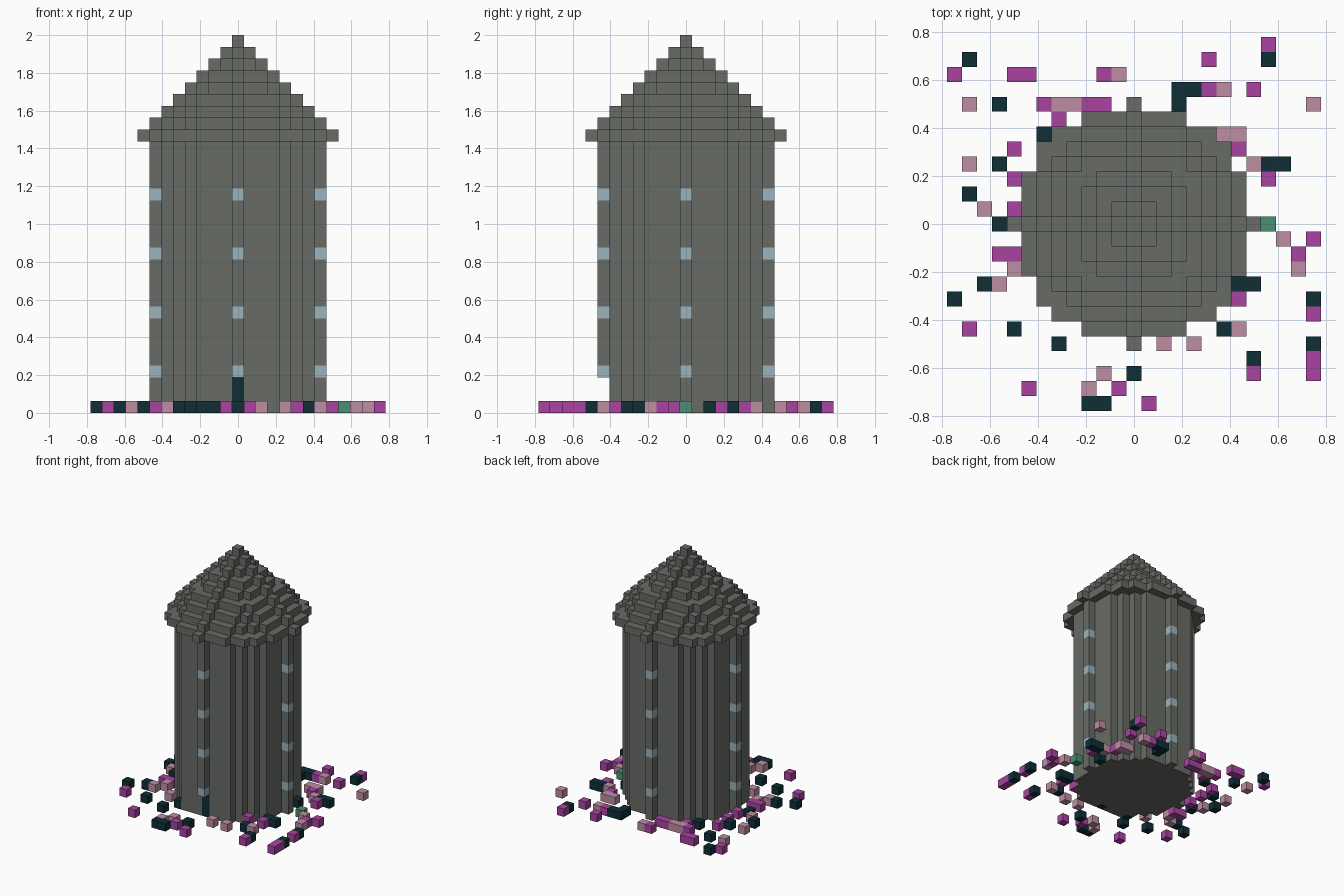
import bpy, bmesh
from mathutils import Vector

cube = bpy.data.objects.get("Cube")
if cube:
    bpy.data.objects.remove(cube)

U = 2 / 32  # block size


def make_material(name, rgb):
    col = [((c / 255 + 0.055) / 1.055) ** 2.4 for c in rgb] + [1]
    mat = bpy.data.materials.new(name)
    mat.use_nodes = True
    mat.diffuse_color = col
    node = mat.node_tree.nodes["Principled BSDF"]
    node.inputs["Base Color"].default_value = col
    node.inputs["Roughness"].default_value = 0.9
    return mat


STONE = make_material("grey stone", (104, 107, 102))
GLASS = make_material("pale blue glass", (155, 180, 189))
DARK = make_material("dark teal", (14, 46, 54))
MAGENTA = make_material("magenta", (168, 68, 160))
PINK = make_material("dusty pink", (190, 143, 163))
GREEN = make_material("green", (75, 143, 117))

AXES = [Vector(a) * s for a in ((1, 0, 0), (0, 1, 0), (0, 0, 1)) for s in (1, -1)]


def build_blocks(name, cells, mats, rule=lambda c: 0):
    """Skin a set of grid cells with only their outside faces."""
    bm = bmesh.new()
    for cell in cells:
        centre = Vector(cell) + Vector((0, 0, 0.5))
        for n in AXES:
            if tuple(int(v) for v in Vector(cell) + n) in cells:
                continue
            a = Vector((n.y, n.z, n.x)) / 2
            b = n.cross(a)
            mid = centre + n / 2
            corners = (mid + a + b, mid - a + b, mid - a - b, mid + a - b)
            face = bm.faces.new([bm.verts.new(p * U) for p in corners])
            face.material_index = rule(cell)
            face.normal_update()
            if face.normal.dot(n) < 0:
                face.normal_flip()
    bmesh.ops.remove_doubles(bm, verts=bm.verts, dist=U / 100)
    bmesh.ops.dissolve_limit(bm, angle_limit=0.01, verts=bm.verts, edges=bm.edges,
                             delimit={'MATERIAL'})
    mesh = bpy.data.meshes.new(name)
    bm.to_mesh(mesh)
    bm.free()
    for m in mats:
        mesh.materials.append(m)
    obj = bpy.data.objects.new(name, mesh)
    bpy.context.scene.collection.objects.link(obj)


def disc(radius, layer):
    span = range(-radius, radius + 1)
    return {(x, y, layer) for x in span for y in span if x * x + y * y <= radius * radius}


# Round tower wall, with a doorway recess at the front
WALL_R, WALL_H, DOOR_H = 7, 23, 3
door = {(0, 1 - WALL_R, z) for z in range(DOOR_H)}
porch = {(0, -WALL_R, z) for z in range(DOOR_H)}
wall = set().union(*(disc(WALL_R, z) for z in range(WALL_H))) - door - porch


# Windows on the four outermost columns, every five layers
def is_window(cell):
    x, y, z = cell
    return int(abs(x) + abs(y) == WALL_R and x * y == 0 and z % 5 == 3 and z < 20)


build_blocks("tower_wall", wall, [STONE, GLASS], is_window)
build_blocks("door", door, [DARK])

# Stepped conical roof, one disc per layer
roof = set().union(*(disc(8 - i, WALL_H + i) for i in range(9)))
build_blocks("roof", roof, [STONE])


# Flower blocks scattered on the ground, one bed per colour
def plant(name, mat, *spots):
    build_blocks(name, {(x, y, 0) for x, y in spots}, [mat])


plant("magenta_flowers", MAGENTA,
      (9, 12), (5, 11), (-12, 10), (-8, 10), (-7, 10), (-2, 10), (5, 9), (8, 9),
      (-6, 8), (-3, 8), (-2, 8), (-5, 7), (-8, 5), (7, 5), (-8, 3), (9, 3),
      (-8, 1), (12, -1), (-9, -2), (-8, -2), (11, -2), (5, -5), (7, -5), (12, -6),
      (-11, -7), (12, -9), (8, -10), (12, -10), (-7, -11), (-1, -11), (1, -12))

plant("pink_flowers", PINK,
      (-1, 10), (6, 9), (-11, 8), (-5, 8), (-4, 8), (12, 8), (6, 6), (7, 6),
      (-11, 4), (8, 4), (-10, 1), (10, -1), (-8, -3), (11, -3), (-9, -4),
      (-6, -5), (7, -7), (2, -8), (4, -8), (-2, -10), (-3, -11))

plant("dark_flowers", DARK,
      (-11, 11), (9, 11), (3, 9), (4, 9), (-9, 8), (3, 8), (-6, 6), (-9, 4),
      (9, 4), (10, 4), (-11, 2), (7, 2), (-9, 0), (-10, -4), (7, -4), (8, -4),
      (-12, -5), (12, -5), (-4, -6), (-8, -7), (6, -7), (-5, -8), (12, -8),
      (8, -9), (0, -10), (-3, -12), (-2, -12))

plant("green_plant", GREEN, (9, 0))
